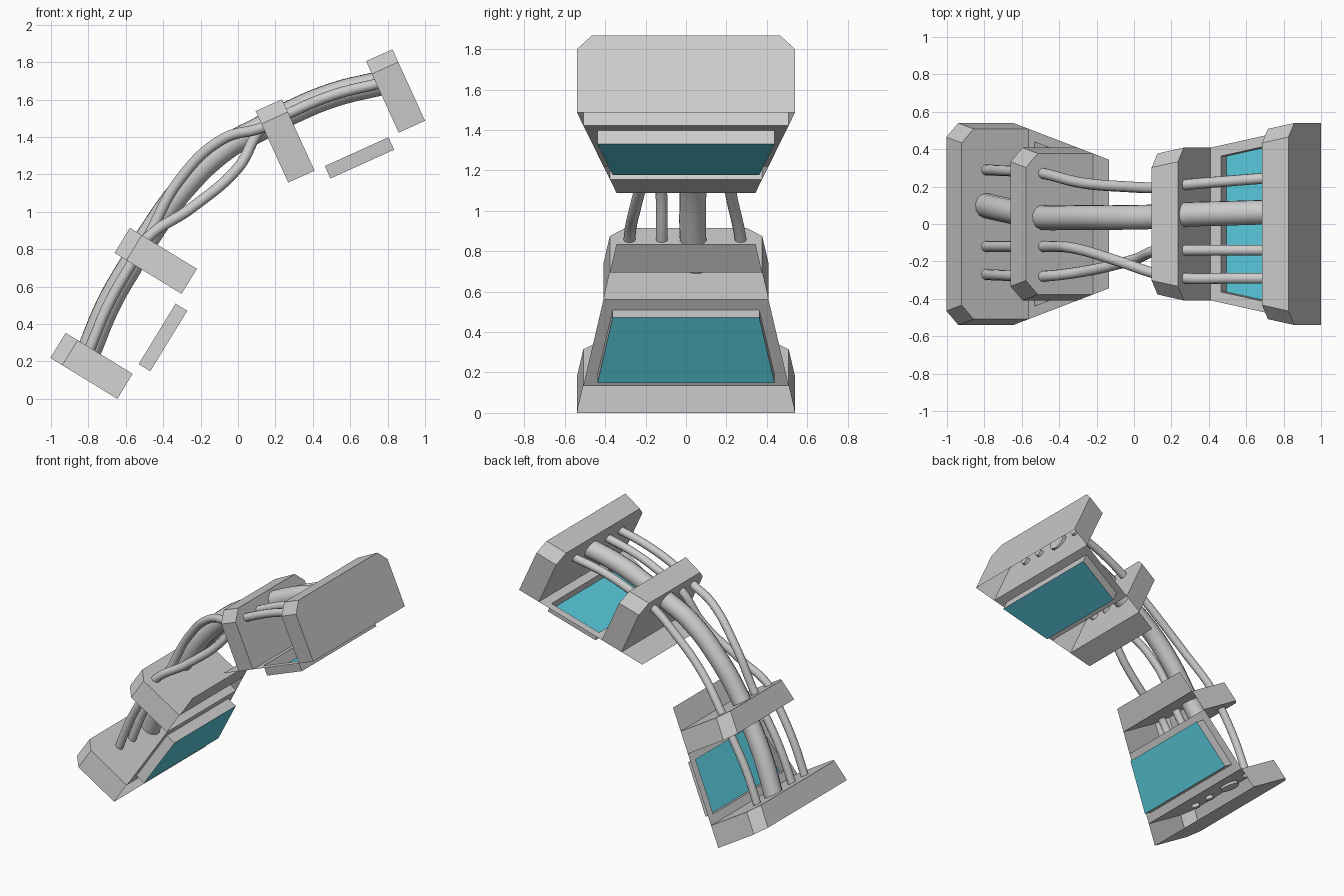
import bpy, bmesh
from mathutils import Vector

if "Cube" in bpy.data.objects:
    bpy.data.objects.remove(bpy.data.objects["Cube"])

BASE, TAPER, DEPTH, CH = 0.54, 0.2, 0.42, 0.075


class Section:
    """Wedge-shaped section: s runs along the wedge, d runs back from its front plane."""

    def __init__(self, name, origin, along, back, size):
        self.name, self.size = name, size
        self.o = Vector((origin[0], 0, origin[1]))
        self.u = Vector((along[0], 0, along[1])).normalized()
        self.v = Vector((back[0], 0, back[1])).normalized()

    def at(self, s, y, d):
        return self.o + self.u * s * self.size + self.v * d + Vector((0, y, 0))


def half(s):
    return BASE - TAPER * s


def make(name, loops, faces, mat=None):
    me = bpy.data.meshes.new(name)
    bm = bmesh.new()
    vs = [bm.verts.new(p) for p in loops]
    for f in faces:
        bm.faces.new([vs[i] for i in f])
    bmesh.ops.recalc_face_normals(bm, faces=bm.faces)
    bm.to_mesh(me)
    bm.free()
    ob = bpy.data.objects.new(name, me)
    bpy.context.collection.objects.link(ob)
    if mat:
        me.materials.append(mat)
    return ob


def bracket(sec, name, s0, s1):
    # chamfered block, open on the front side
    pts = []
    for s in (s0, s1):
        h = half(s)
        prof = [(h, 0), (h, DEPTH - CH), (h - CH, DEPTH)]
        prof += [(-y, d) for y, d in reversed(prof)]
        pts += [sec.at(s, y, d) for y, d in prof]
    faces = [range(6), range(6, 12)] + [(i, i + 1, i + 7, i + 6) for i in range(5)]
    make(sec.name + name, pts, faces)


def trapezoid(sec, s0, s1, inset, d):
    return [sec.at(s, sign * (half(s) - inset), d)
            for s, sign in ((s0, 1), (s0, -1), (s1, -1), (s1, 1))]


glass = bpy.data.materials.new("teal_glass")
glass.diffuse_color = (0.10, 0.60, 0.72, 1)
glass.use_nodes = True
glass.node_tree.nodes["Principled BSDF"].inputs["Base Color"].default_value = glass.diffuse_color

lower = Section("lower_", (-0.645, 0.0), (0.425, 0.695), (-0.695, 0.425), 1.0)
upper = Section("upper_", (1.0, 1.487), (-0.73, -0.33), (-0.415, 0.91), 0.985)

for sec in (lower, upper):
    bracket(sec, "wide_bracket", 0.0, 0.157)
    bracket(sec, "narrow_bracket", 0.658, 0.815)
    # flat frame with raised window rim
    outer = trapezoid(sec, 0.157, 0.658, 0, 0)
    hole = trapezoid(sec, 0.218, 0.597, 0.058, 0)
    front = trapezoid(sec, 0.218, 0.597, 0.058, -0.073)
    ring = [(a + i, a + (i + 1) % 4, a + 4 + (i + 1) % 4, a + 4 + i)
            for a in (0, 4) for i in range(4)]
    make(sec.name + "window_frame", outer + hole + front, ring)
    make(sec.name + "window", front, [range(4)], glass)
    # flat lip past the narrow bracket
    make(sec.name + "lip", trapezoid(sec, 0.815, 0.98, 0, 0), [range(4)])


def cable(name, radius, ys, mid1, mid2):
    path = [lower.at(0.13, ys[0], 0.262),
            Vector((-0.69, (ys[0] + ys[1]) / 2, 0.51)),
            lower.at(0.658, ys[1], 0.312),
            lower.at(0.815, ys[2], 0.312),
            Vector((mid1[0], ys[3], mid1[1])),
            Vector((mid2[0], ys[4], mid2[1])),
            upper.at(0.815, ys[5], 0.325),
            upper.at(0.658, ys[6], 0.335),
            Vector((0.51, (ys[6] + ys[7]) / 2, 1.625)),
            upper.at(0.13, ys[7], 0.28)]
    cu = bpy.data.curves.new(name, 'CURVE')
    cu.dimensions = '3D'
    cu.bevel_depth = radius
    cu.bevel_resolution = 4
    cu.resolution_u = 8
    cu.use_fill_caps = True
    sp = cu.splines.new('BEZIER')
    sp.bezier_points.add(len(path) - 1)
    for bp, p in zip(sp.bezier_points, path):
        bp.co = p
        bp.handle_left_type = bp.handle_right_type = 'AUTO'
    sp.use_smooth = True
    ob = bpy.data.objects.new(name, cu)
    bpy.context.collection.objects.link(ob)


# one thick core cable and three thin ones, two of which cross
cable("core_cable", 0.067, (0.10, 0.05, 0.035, 0.035, 0.035, 0.04, 0.05, 0.065),
      (-0.29, 1.13), (-0.06, 1.345))
cable("side_cable", 0.029, (0.29, 0.28, 0.27, 0.22, 0.20, 0.195, 0.21, 0.25),
      (-0.28, 1.10), (-0.05, 1.31))
cable("over_cable", 0.029, (-0.12, -0.12, -0.12, -0.13, -0.20, -0.27, -0.29, -0.29),
      (-0.32, 1.16), (-0.08, 1.39))
cable("under_cable", 0.029, (-0.27, -0.28, -0.28, -0.25, -0.19, -0.14, -0.14, -0.14),
      (-0.25, 1.02), (0.0, 1.235))
